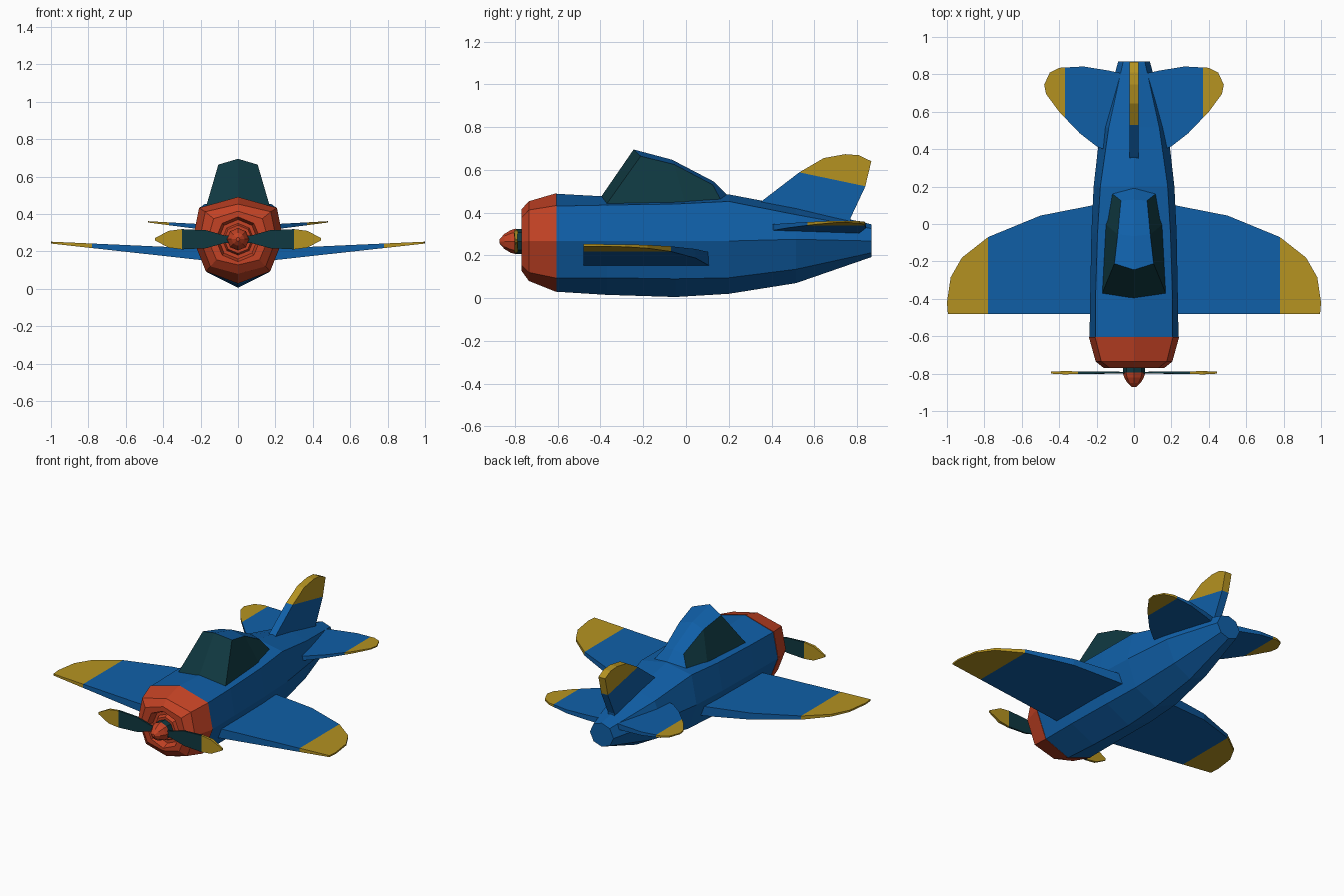
import bpy, bmesh
from math import sin, cos, pi
from mathutils import Vector

if "Cube" in bpy.data.objects:
    bpy.data.objects.remove(bpy.data.objects["Cube"])


def material(name, rgb):
    m = bpy.data.materials.new(name)
    m.diffuse_color = (*rgb, 1)
    m.use_nodes = True
    m.node_tree.nodes["Principled BSDF"].inputs["Base Color"].default_value = m.diffuse_color
    return m


BLUE = material("blue", (0.005, 0.115, 0.39))
RED = material("red", (0.55, 0.055, 0.018))
YELLOW = material("yellow", (0.46, 0.29, 0.015))
DARK = material("dark_glass", (0.005, 0.04, 0.052))


def finish(name, bm, mats, mirror=False):
    bmesh.ops.recalc_face_normals(bm, faces=bm.faces)
    me = bpy.data.meshes.new(name)
    bm.to_mesh(me)
    bm.free()
    for m in mats:
        me.materials.append(m)
    ob = bpy.data.objects.new(name, me)
    bpy.context.collection.objects.link(ob)
    if mirror:
        ob.modifiers.new("mirror", "MIRROR").use_axis[0] = True
    return ob


def loft(name, rings, mat):
    """Skin a list of equal-length rings and cap both ends."""
    bm = bmesh.new()
    vs = [[bm.verts.new(p) for p in r] for r in rings]
    n = len(rings[0])
    for a, b in zip(vs, vs[1:]):
        for i in range(n):
            j = (i + 1) % n
            bm.faces.new((a[i], a[j], b[j], b[i]))
    bm.faces.new(vs[0])
    bm.faces.new(vs[-1])
    return finish(name, bm, [mat])


def section(y, wu, wm, wl, top, up, mid, low, bot):
    """Eight-sided body section, symmetric in x."""
    half = [(wu, up), (wm, mid), (wl, low)]
    pts = [(0, top)] + half + [(0, bot)] + [(-x, z) for x, z in reversed(half)]
    return [(x, y, z) for x, z in pts]


def disc(y, r, n=8, z=0.265):
    return [(r * sin(2 * pi * i / n), y, z + r * cos(2 * pi * i / n)) for i in range(n)]


def plate(name, outline, place, cut, normal, mats, mirror=True):
    """Thick outline; faces beyond the cut plane take the second material."""
    bm = bmesh.new()
    hi = [bm.verts.new(place(u, v, 1)) for u, v in outline]
    lo = [bm.verts.new(place(u, v, -1)) for u, v in outline]
    bm.faces.new(hi)
    bm.faces.new(lo[::-1])
    for i in range(len(hi)):
        j = (i + 1) % len(hi)
        bm.faces.new((hi[i], lo[i], lo[j], hi[j]))
    cut, normal = Vector(cut), Vector(normal)
    bmesh.ops.bisect_plane(bm, geom=bm.verts[:] + bm.edges[:] + bm.faces[:],
                           dist=1e-4, plane_co=cut, plane_no=normal)
    for f in bm.faces:
        f.material_index = int((f.calc_center_median() - cut).dot(normal) > 1e-4)
    return finish(name, bm, mats, mirror)


# Fuselage
loft("fuselage", [section(*s) for s in [
    (-0.61, .205, .238, .17, .488, .43, .267, .095, .03),
    (-0.37, .205, .234, .17, .475, .435, .267, .095, .015),
    (-0.05, .195, .228, .168, .478, .44, .267, .09, .005),
    (0.20, .18, .216, .155, .485, .452, .267, .095, .02),
    (0.515, .135, .18, .12, .425, .39, .275, .135, .07),
    (0.868, .058, .085, .058, .345, .325, .267, .212, .192)]], BLUE)

# Engine cowl with recessed intake
loft("cowl", [section(*s) for s in [
    (-0.605, .208, .241, .172, .491, .433, .267, .093, .028),
    (-0.735, .175, .205, .148, .453, .412, .267, .12, .08),
    (-0.77, .13, .162, .115, .415, .375, .265, .155, .128)]]
     + [disc(-.77, .12), disc(-.725, .105), disc(-.725, .085), disc(-.75, .075)], RED)

# Propeller hub and spinner
loft("propeller_hub", [disc(-.74, .058), disc(-.80, .058)], DARK)
loft("spinner", [disc(-.795, .06), disc(-.82, .053), disc(-.85, .035), disc(-.872, .01)], RED)

# Propeller blades
plate("propeller_blades",
      [(.03, .02), (.07, .02), (.17, .048), (.3, .054), (.37, .045), (.445, .006),
       (.445, -.006), (.37, -.045), (.3, -.054), (.17, -.048), (.07, -.02), (.03, -.02)],
      lambda u, v, s: (u, -.795 + s * (.004 + .03 * u) * (1 - abs(v) * 9), .265 + v)
      if u < .44 else (u, -.795 + s * .005, .265 + v),
      (.3, 0, 0), (1, 0, 0), [DARK, YELLOW])

# Wings
plate("wings",
      [(.1, -.48), (.995, -.48), (1, -.42), (.98, -.285), (.92, -.18), (.78, -.07),
       (.5, .045), (.22, .1), (.1, .12)],
      lambda u, v, s: (u, v, (.207 + .045 * u) if s > 0 else (.132 + .11 * u)),
      (.78, 0, 0), (1, 0, 0), [BLUE, YELLOW])

# Tailplanes
plate("tailplanes",
      [(.04, .35), (.2, .415), (.29, .485), (.4, .6), (.47, .695), (.48, .745), (.45, .81),
       (.4, .835), (.27, .842), (.135, .82), (.04, .80)],
      lambda u, v, s: (u, v, (.335 + .055 * u) if s > 0 else (.292 + .13 * u)),
      (.37, 0, 0), (1, 0, 0), [BLUE, YELLOW])

# Fin: yellow above the slanted line
plate("tail_fin",
      [(.34, .44), (.36, .458), (.53, .588), (.645, .655), (.745, .673), (.81, .668),
       (.867, .64), (.838, .52), (.77, .375), (.77, .30), (.45, .36)],
      lambda u, v, s: (s * .024, u, v),
      (0, .53, .588), (0, .21, 1), [BLUE, YELLOW], mirror=False)

# Canopy: half shell with glass windscreen and side, blue roof and back
base = [(.172, -.375, .435), (.155, 0, .435), (.12, .165, .455)]
corner = [(.105, -.212, .664), (.087, -.055, .625), (.07, .125, .53)]
ridge = [(0, -.245, .695), (0, -.065, .647), (0, .13, .545)]
front, rear = (0, -.4, .47), (0, .195, .48)
bm = bmesh.new()
for pts, m in [((front, base[0], corner[0], ridge[0]), 1),
               ((base[0], base[1], corner[1], corner[0]), 1),
               ((base[1], base[2], corner[2], corner[1]), 1),
               ((corner[0], corner[1], ridge[1], ridge[0]), 0),
               ((corner[1], corner[2], ridge[2], ridge[1]), 0),
               ((corner[2], base[2], rear, ridge[2]), 0)]:
    bm.faces.new([bm.verts.new(p) for p in pts]).material_index = m
bmesh.ops.remove_doubles(bm, verts=bm.verts, dist=1e-5)
finish("canopy", bm, [BLUE, DARK], mirror=True)
